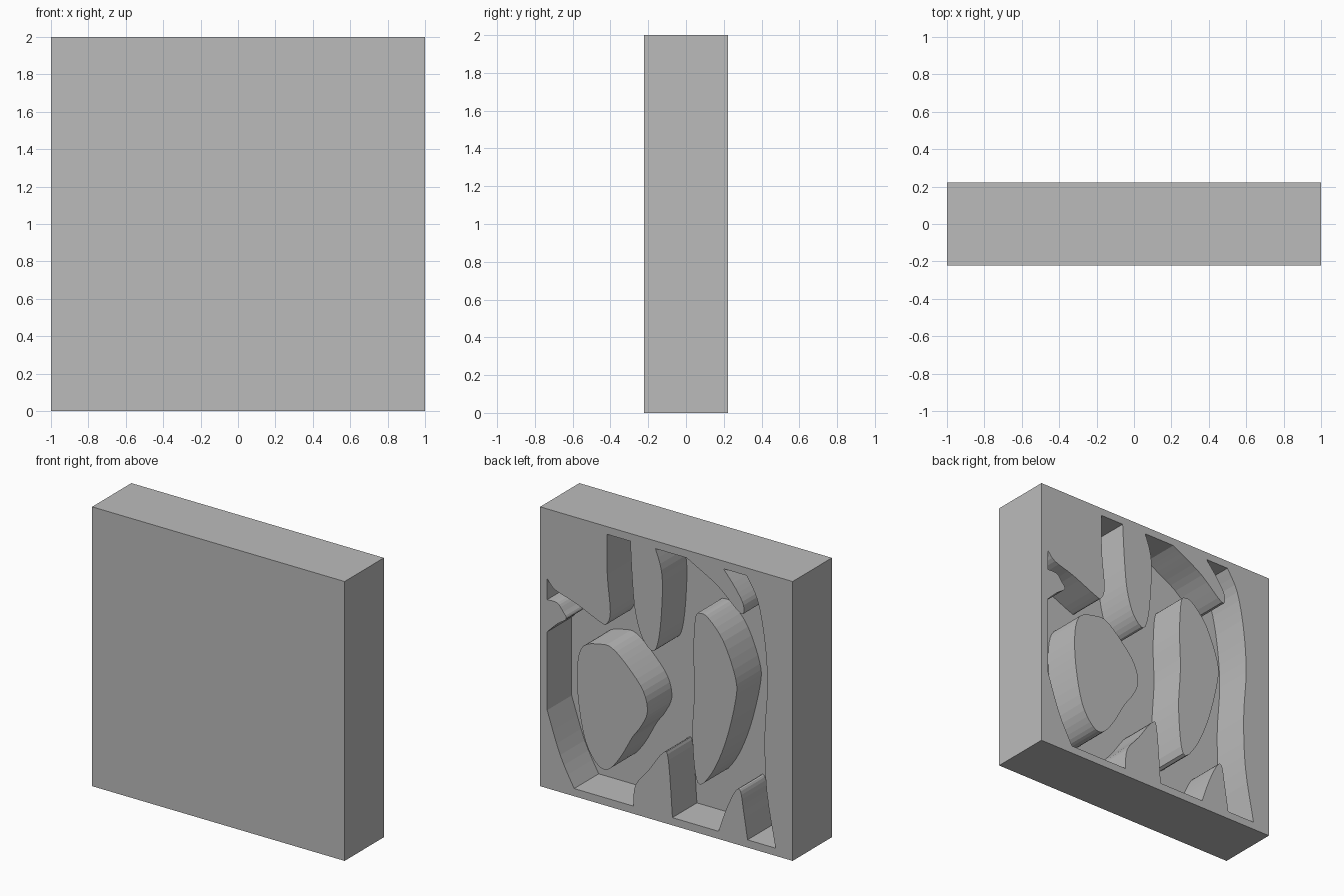
import bpy, bmesh
from mathutils import Vector

if "Cube" in bpy.data.objects:
    bpy.data.objects.remove(bpy.data.objects["Cube"])

HALF_Y, FLOOR_Y = 0.222, -0.055   # slab half thickness, pocket floor

grey = bpy.data.materials.new("plain grey")
grey.diffuse_color = (0.5, 0.5, 0.5, 1)
grey.use_nodes = True
grey.node_tree.nodes["Principled BSDF"].inputs["Base Color"].default_value = grey.diffuse_color


def smooth(pts, closed=False, steps=4):
    """Spline through the points; the ends of an open run stay sharp."""
    p = [Vector(q) for q in pts]
    n = len(p)
    if n < 3:
        return p
    at = (lambda i: p[i % n]) if closed else (lambda i: p[max(0, min(n - 1, i))])
    out = []
    for i in range(n if closed else n - 1):
        a, b, c, d = at(i - 1), at(i), at(i + 1), at(i + 2)
        for k in range(steps):
            t = k / steps
            out.append(0.5 * (2 * b + (c - a) * t + (2 * a - 5 * b + 4 * c - d) * t * t
                              + (3 * b - a - 3 * c + d) * t ** 3))
    return out if closed else out + [p[-1]]


def prism(name, outline, y0, y1):
    """Extrude an (x, z) outline from y0 to y1."""
    bm = bmesh.new()
    face = bm.faces.new([bm.verts.new((x, y0, z)) for x, z in outline])
    ext = bmesh.ops.extrude_face_region(bm, geom=[face])["geom"]
    bmesh.ops.translate(bm, vec=(0, y1 - y0, 0),
                        verts=[v for v in ext if isinstance(v, bmesh.types.BMVert)])
    bmesh.ops.recalc_face_normals(bm, faces=bm.faces)
    mesh = bpy.data.meshes.new(name)
    bm.to_mesh(mesh)
    bm.free()
    mesh.materials.append(grey)
    ob = bpy.data.objects.new(name, mesh)
    bpy.context.collection.objects.link(ob)
    return ob


# Pocket outline: smooth runs joined at sharp corners on the margin
T, B, L = 1.945, 0.055, 0.944
upper_runs = [
    [(L, 1.5), (.881, 1.437), (.722, 1.386), (.524, 1.302), (.476, 1.3),
     (.444, 1.395), (.468, 1.654), (.47, T)],
    [(.286, T), (.27, 1.67), (.246, 1.447), (.19, 1.276), (.103, 1.206),
     (.056, 1.333), (.032, 1.626), (.04, 1.803), (.087, T)],
    [(-.159, T), (-.254, 1.895), (-.41, 1.807), (-.587, 1.661), (-.611, 1.725),
     (-.548, 1.83), (-.452, T)],
]
lower_runs = [
    [(-.635, T), (-.722, 1.79), (-.778, 1.518), (-.8, 1.202), (-.778, .837),
     (-.794, .447), (-.865, B)],
    [(-.643, B), (-.611, .255), (-.587, .385), (-.548, .382), (-.476, .234), (-.413, B)],
    [(-.048, B), (-.016, .456), (.024, .503), (.143, .342), (.246, .207), (.262, B)],
    [(.73, B), (.841, .265), (L, .559)],
    [(L, 1.12), (.865, 1.197), (.794, 1.252), (.817, 1.296), (.865, 1.348), (L, 1.35)],
]
pocket = [p for run in upper_runs + lower_runs for p in smooth(run)]

# Slab with the pocket cut into its back
slab = prism("slab", [(-1, 0), (1, 0), (1, 2), (-1, 2)], -HALF_Y, HALF_Y)
cutter = prism("pocket_cutter", pocket, FLOOR_Y, HALF_Y + 0.1)
cutter.hide_render = True
mod = slab.modifiers.new("pocket", "BOOLEAN")
mod.operation, mod.solver, mod.object = "DIFFERENCE", "EXACT", cutter
bpy.context.view_layer.objects.active = slab
bpy.ops.object.modifier_apply(modifier=mod.name)
bpy.data.objects.remove(cutter)

# Raised islands standing on the pocket floor
round_island = [(.524, 1.144), (.429, 1.14), (.302, 1.038), (.183, .898), (.151, .755),
                (.206, .634), (.27, .545), (.365, .376), (.46, .265), (.548, .277),
                (.643, .424), (.698, .697), (.706, .945), (.659, 1.094)]
tall_island = [(-.23, 1.538), (-.27, 1.576), (-.333, 1.558), (-.452, 1.424), (-.548, 1.185),
               (-.548, 1.027), (-.468, .705), (-.357, .453), (-.246, .359),
               (-.206, .685), (-.222, 1.01), (-.214, 1.297)]
prism("round_island", smooth(round_island, True), FLOOR_Y - 0.01, HALF_Y)
prism("tall_island", smooth(tall_island, True), FLOOR_Y - 0.01, HALF_Y)
